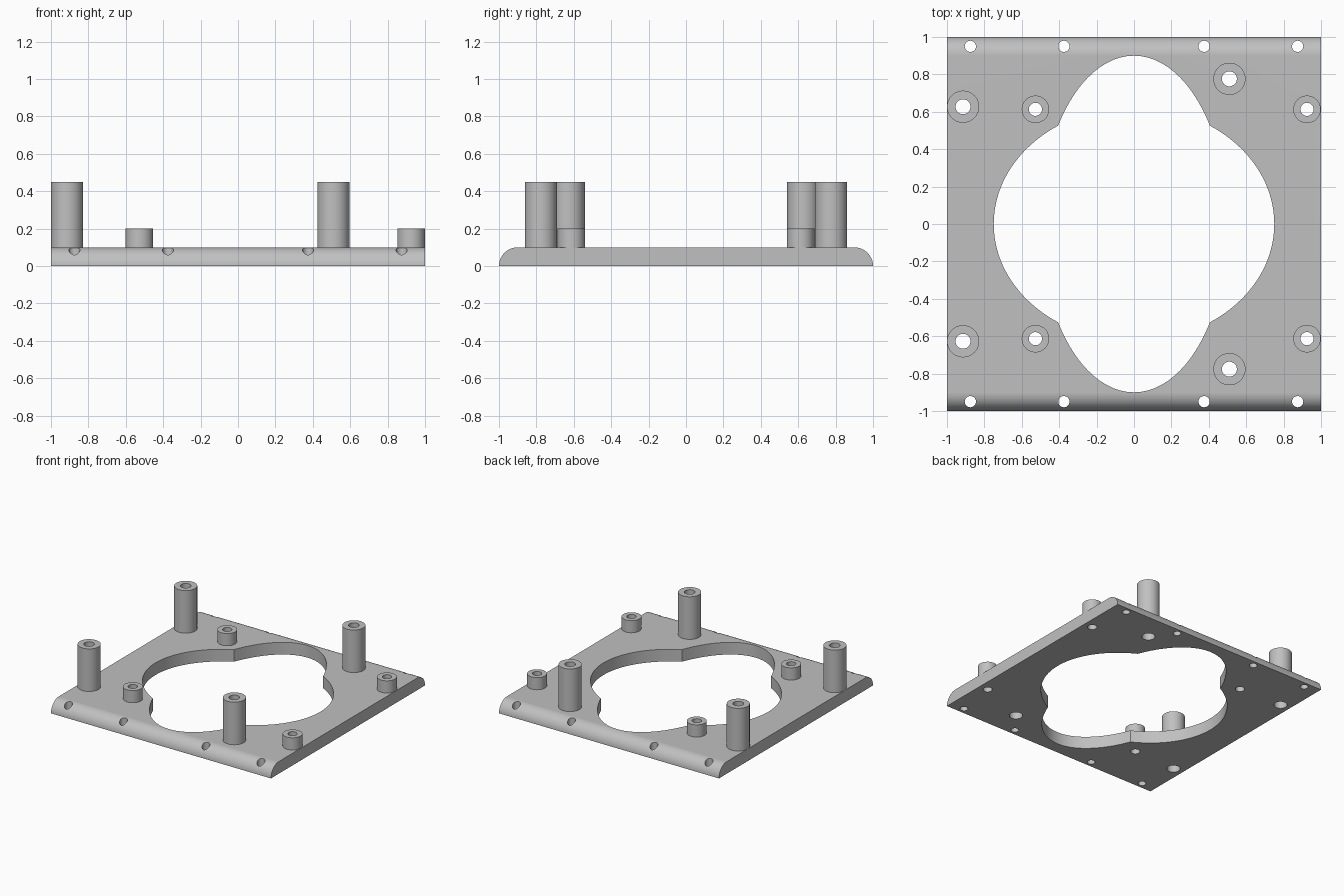
import bpy, bmesh
from math import sin, cos, pi, atan2, sqrt

cube = bpy.data.objects.get("Cube")
if cube:
    bpy.data.objects.remove(cube, do_unlink=True)

THICK = 0.1
TALL = dict(top=0.45, outer=0.086, bore=0.04, base_hole=0.05)
SHORT = dict(top=0.2, outer=0.0735, bore=0.035, base_hole=0.035)
POSTS = [("tall_left_post", 0.51, 0.776, TALL),
         ("tall_right_post", -0.914, 0.627, TALL),
         ("short_left_post", 0.925, 0.613, SHORT),
         ("short_right_post", -0.527, 0.613, SHORT)]

grey = bpy.data.materials.new("plain grey")
grey.use_nodes = True
colour = (0.53, 0.53, 0.53, 1)
grey.diffuse_color = colour
grey.node_tree.nodes["Principled BSDF"].inputs["Base Color"].default_value = colour


def make_object(name, bm):
    bmesh.ops.recalc_face_normals(bm, faces=bm.faces)
    mesh = bpy.data.meshes.new(name)
    bm.to_mesh(mesh)
    bm.free()
    mesh.materials.append(grey)
    obj = bpy.data.objects.new(name, mesh)
    bpy.context.collection.objects.link(obj)
    return obj


def extrude(bm, points, offset):
    face = bm.faces.new([bm.verts.new(p) for p in points])
    result = bmesh.ops.extrude_face_region(bm, geom=[face], use_keep_orig=True)
    moved = [v for v in result["geom"] if isinstance(v, bmesh.types.BMVert)]
    bmesh.ops.translate(bm, verts=moved, vec=offset)


def smooth(obj):
    bpy.ops.object.select_all(action="DESELECT")
    obj.select_set(True)
    bpy.context.view_layer.objects.active = obj
    bpy.ops.object.shade_smooth_by_angle(angle=pi / 6)


def circle(x, y, r, z, n=40):
    return [(x + r * cos(2 * pi * i / n), y + r * sin(2 * pi * i / n), z) for i in range(n)]


# Base plate: flat slab with rounded front and back upper edges
arc = [(0.9 + THICK * cos(t), THICK * sin(t)) for t in (pi / 2 * i / 16 for i in range(17))]
profile = arc + [(-y, z) for y, z in reversed(arc)]
bm = bmesh.new()
extrude(bm, [(-1, y, z) for y, z in profile], (2, 0, 0))
plate = make_object("base_plate", bm)

# Cutter: four-lobed opening made of two crossing ellipses, plus all holes
LOBES = [(0.5, 0.9), (0.75, 0.625)]


def reach(t):
    return max(1 / sqrt((cos(t) / a) ** 2 + (sin(t) / b) ** 2) for a, b in LOBES)


(a, b), (c, d) = LOBES
corner = atan2(sqrt(1 / a**2 - 1 / c**2), sqrt(1 / d**2 - 1 / b**2))
angles = [2 * pi * i / 144 for i in range(144)]
angles += [corner, pi - corner, pi + corner, 2 * pi - corner]
bm = bmesh.new()
depth = (0, 0, 3 * THICK)
extrude(bm, [(reach(t) * cos(t), reach(t) * sin(t), -THICK) for t in sorted(angles)], depth)
for side in (1, -1):
    for x in (-0.875, -0.375, 0.375, 0.875):
        extrude(bm, circle(x, side * 0.95, 0.03, -THICK), depth)
    for _, x, y, kind in POSTS:
        extrude(bm, circle(x, side * y, kind["base_hole"], -THICK), depth)
cutter = make_object("hole_cutter", bm)
cutter.hide_render = True

cut = plate.modifiers.new("holes", "BOOLEAN")
cut.operation = "DIFFERENCE"
cut.solver = "EXACT"
cut.object = cutter
bpy.context.view_layer.objects.active = plate
bpy.ops.object.modifier_apply(modifier=cut.name)
bpy.data.objects.remove(cutter, do_unlink=True)
smooth(plate)
plate.modifiers.new("clean_shading", "WEIGHTED_NORMAL").keep_sharp = True


# Posts: hollow cylinders standing on the plate, mirrored front to back
def tube(name, x, y, kind):
    bm = bmesh.new()
    section = [(kind["outer"], THICK), (kind["outer"], kind["top"]),
               (kind["bore"], kind["top"]), (kind["bore"], THICK)]
    rings = [[bm.verts.new(p) for p in circle(x, y, r, z)] for r, z in section]
    for k, ring in enumerate(rings):
        nxt = rings[(k + 1) % len(rings)]
        for i in range(len(ring)):
            j = (i + 1) % len(ring)
            bm.faces.new((ring[i], ring[j], nxt[j], nxt[i]))
    smooth(make_object(name, bm))


for name, x, y, kind in POSTS:
    tube(name + "_front", x, -y, kind)
    tube(name + "_back", x, y, kind)
